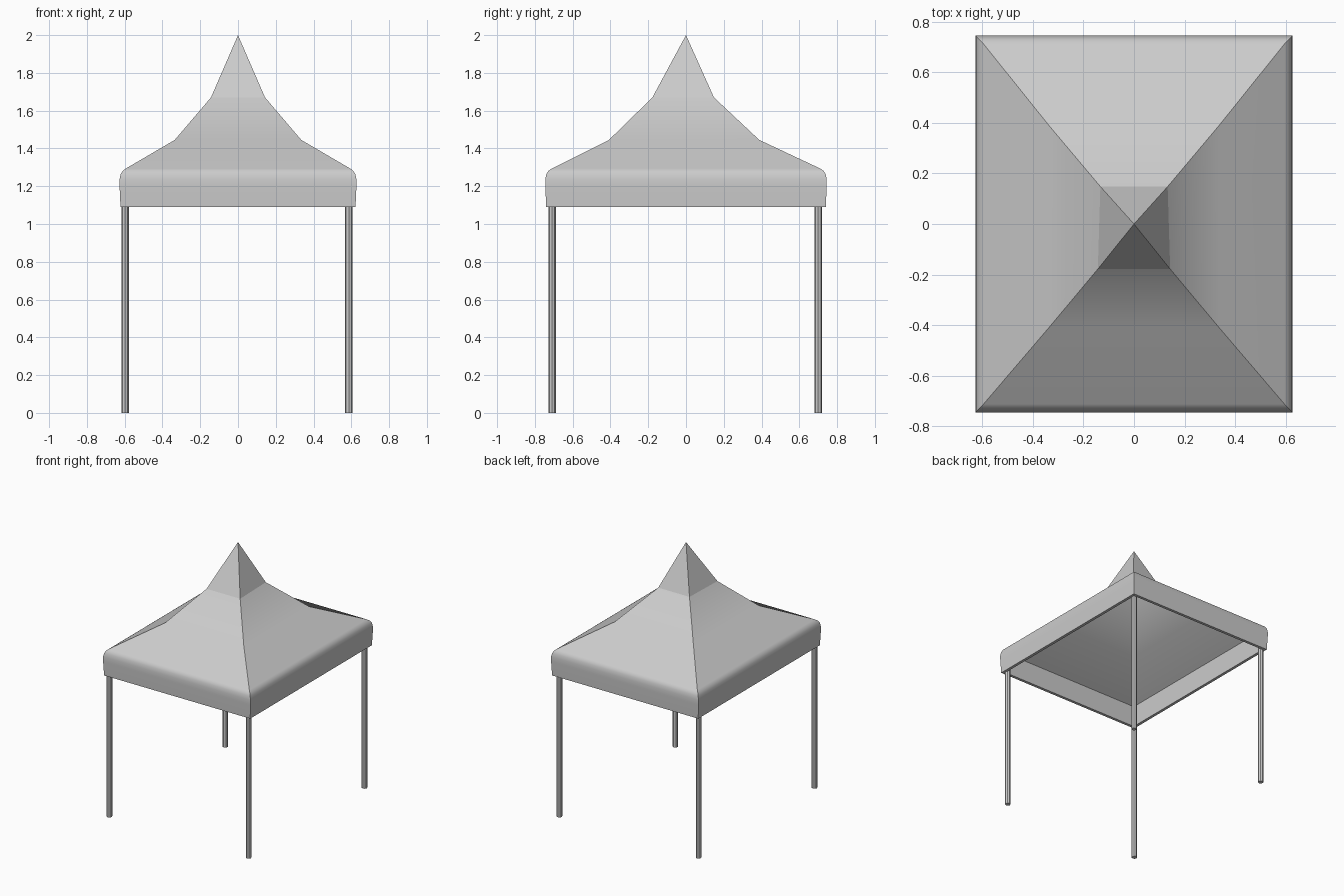
import bpy, bmesh

if "Cube" in bpy.data.objects:
    bpy.data.objects.remove(bpy.data.objects["Cube"])


def ring(x, y0, y1, z, x0=None):
    """Four corners of a level rectangle: back half width x, front x0."""
    x0 = x if x0 is None else x0
    return [(-x0, y0, z), (x0, y0, z), (x, y1, z), (-x, y1, z)]


def loft(name, rings, angle, tip=None):
    """Join rectangular rings with side faces, optionally closing to a tip."""
    bm = bmesh.new()
    loops = [[bm.verts.new(c) for c in r] for r in rings]
    for a, b in zip(loops, loops[1:]):
        for i in range(4):
            j = (i + 1) % 4
            bm.faces.new((a[i], b[i], b[j], a[j]))
    if tip:
        apex = bm.verts.new(tip)
        for i in range(4):
            bm.faces.new((loops[0][i], loops[0][(i + 1) % 4], apex))
    bmesh.ops.recalc_face_normals(bm, faces=bm.faces)
    mesh = bpy.data.meshes.new(name)
    bm.to_mesh(mesh)
    bm.free()
    obj = bpy.data.objects.new(name, mesh)
    bpy.context.collection.objects.link(obj)
    bpy.ops.object.select_all(action='DESELECT')
    bpy.context.view_layer.objects.active = obj
    obj.select_set(True)
    if angle:
        bpy.ops.object.shade_smooth_by_angle(angle=angle)


collar = ring(0.133, -0.178, 0.148, 1.67, 0.143)
hem = ring(0.622, -0.740, 0.740, 1.09)

# Canopy and hanging valance
rings = [collar, ring(0.335, -0.408, 0.388, 1.445)]
for x, y, z in [(0.595, 0.712, 1.293), (0.612, 0.730, 1.28),
                (0.622, 0.740, 1.262), (0.627, 0.745, 1.235),
                (0.627, 0.745, 1.20)]:
    rings.append(ring(x, -y, y, z))
loft("canopy", rings + [hem], 0.6)

# Pointed peak, kept separate for a crisp crease at the collar
loft("peak", [collar], 0, (0, 0, 2))

# Inner lining: fabric thickness, with a crisp fold above the valance
inner_hem = ring(0.600, -0.718, 0.718, 1.09)
fold = ring(0.603, -0.721, 0.721, 1.255)
loft("valance_lining", [fold, inner_hem, hem], 0)
loft("roof_lining", [ring(0.120, -0.160, 0.133, 1.655),
                     ring(0.325, -0.396, 0.376, 1.425), fold], 0.5, (0, 0, 1.955))

# Four round legs reaching up under the canopy
LEG_TOP = 1.25
for side, x in (("left", -0.598), ("right", 0.587)):
    for end, y in (("front", -0.709), ("back", 0.70)):
        bpy.ops.mesh.primitive_cylinder_add(
            vertices=8, radius=0.02, depth=LEG_TOP, location=(x, y, LEG_TOP / 2))
        bpy.context.object.name = f"{end}_{side}_leg"
